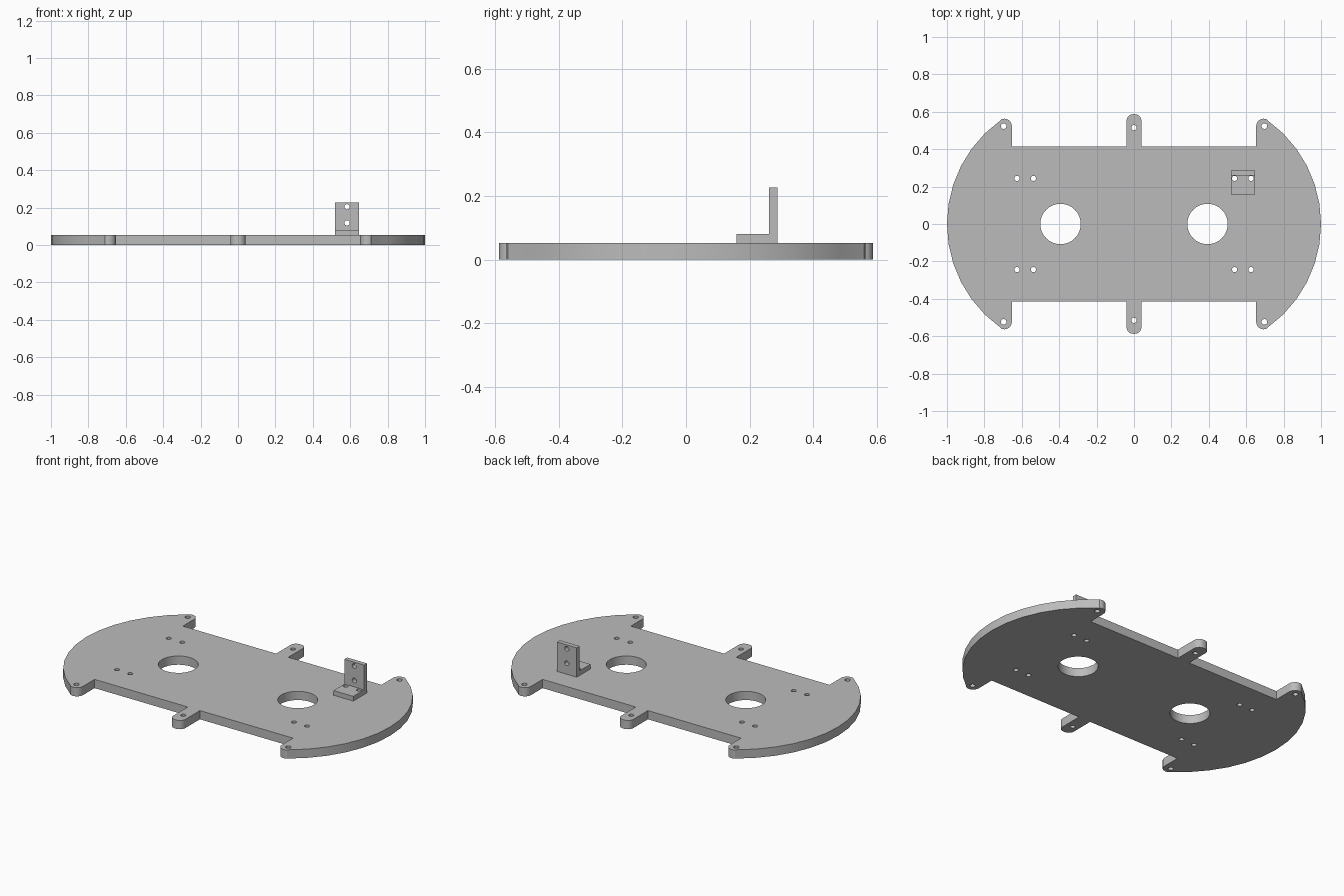
import bpy
import bmesh
import math
from mathutils import Matrix, Vector

if "Cube" in bpy.data.objects:
    bpy.data.objects.remove(bpy.data.objects["Cube"])

grey = bpy.data.materials.new("plain grey")
grey.use_nodes = True
grey.diffuse_color = (0.5, 0.5, 0.5, 1)
grey.node_tree.nodes["Principled BSDF"].inputs["Base Color"].default_value = (0.5, 0.5, 0.5, 1)

PLATE_TOP = 0.052


def arc(cx, cy, r, start, end, steps):
    angles = [math.radians(start + (end - start) * i / steps) for i in range(steps + 1)]
    return [(cx + r * math.cos(a), cy + r * math.sin(a)) for a in angles]


def extrude(name, points, direction):
    """Solid made by sweeping a flat outline along a vector."""
    bm = bmesh.new()
    face = bm.faces.new([bm.verts.new(p) for p in points])
    swept = bmesh.ops.extrude_face_region(bm, geom=[face])["geom"]
    bmesh.ops.translate(bm, vec=direction, verts=[v for v in swept if isinstance(v, bmesh.types.BMVert)])
    bmesh.ops.recalc_face_normals(bm, faces=bm.faces)
    mesh = bpy.data.meshes.new(name)
    bm.to_mesh(mesh)
    bm.free()
    mesh.materials.append(grey)
    obj = bpy.data.objects.new(name, mesh)
    bpy.context.collection.objects.link(obj)
    return obj


def drill(obj, holes):
    """Cut round holes, each given as centre, radius and axis."""
    bm = bmesh.new()
    for centre, radius, axis in holes:
        turn = Vector((0, 0, 1)).rotation_difference(Vector(axis)).to_matrix().to_4x4()
        bmesh.ops.create_cone(bm, cap_ends=True, segments=32, radius1=radius, radius2=radius,
                              depth=0.2, matrix=Matrix.Translation(centre) @ turn)
    mesh = bpy.data.meshes.new("hole_cutter")
    bm.to_mesh(mesh)
    bm.free()
    mesh.materials.append(grey)
    cutter = bpy.data.objects.new("hole_cutter", mesh)
    cutter.hide_render = True
    bpy.context.collection.objects.link(cutter)
    mod = obj.modifiers.new("holes", "BOOLEAN")
    mod.operation = "DIFFERENCE"
    mod.solver = "EXACT"
    mod.object = cutter
    bpy.ops.object.select_all(action="DESELECT")
    obj.select_set(True)
    bpy.context.view_layer.objects.active = obj
    bpy.ops.object.modifier_apply(modifier=mod.name)
    bpy.data.objects.remove(cutter)
    bpy.ops.object.shade_smooth_by_angle(angle=math.radians(30))


# Plate outline: one quarter, mirrored to all four
quarter = arc(0.32, 0, 0.68, 0, 54.5, 6)             # curved end
quarter += arc(0.693, 0.523, 0.04, 62, 180, 8)       # rounded corner ear
quarter += [(0.653, 0.415), (0.04, 0.415)]           # straight side
quarter += arc(0.005, 0.552, 0.035, 0, 90, 5)        # middle tab
half = quarter + [(-x, y) for x, y in reversed(quarter)]
outline = half + [(x, -y) for x, y in reversed(half[1:-1])]
plate = extrude("base_plate", [(x, y, 0) for x, y in outline], (0, 0, PLATE_TOP))

# Plate holes
up = (0, 0, 1)
plate_holes = [((sx * 0.393, 0, 0), 0.108, up) for sx in (-1, 1)]
for sy in (-1, 1):
    plate_holes.append(((0, sy * 0.515, 0), 0.014, up))
    for sx in (-1, 1):
        plate_holes.append(((sx * 0.697, sy * 0.523, 0), 0.015, up))
        for x in (0.538, 0.626):
            plate_holes.append(((sx * x, sy * 0.244, 0), 0.014, up))
drill(plate, plate_holes)

# Angle bracket
profile = [(0.158, PLATE_TOP), (0.287, PLATE_TOP), (0.287, 0.227),
           (0.26, 0.227), (0.26, 0.08), (0.158, 0.08)]
bracket = extrude("angle_bracket", [(0.518, y, z) for y, z in profile], (0.13, 0, 0))
wall_holes = [((0.583, 0.28, z), 0.014, (0, 1, 0)) for z in (0.118, 0.204)]
foot_holes = [((x, 0.244, 0), 0.014, up) for x in (0.538, 0.626)]
drill(bracket, wall_holes + foot_holes)
